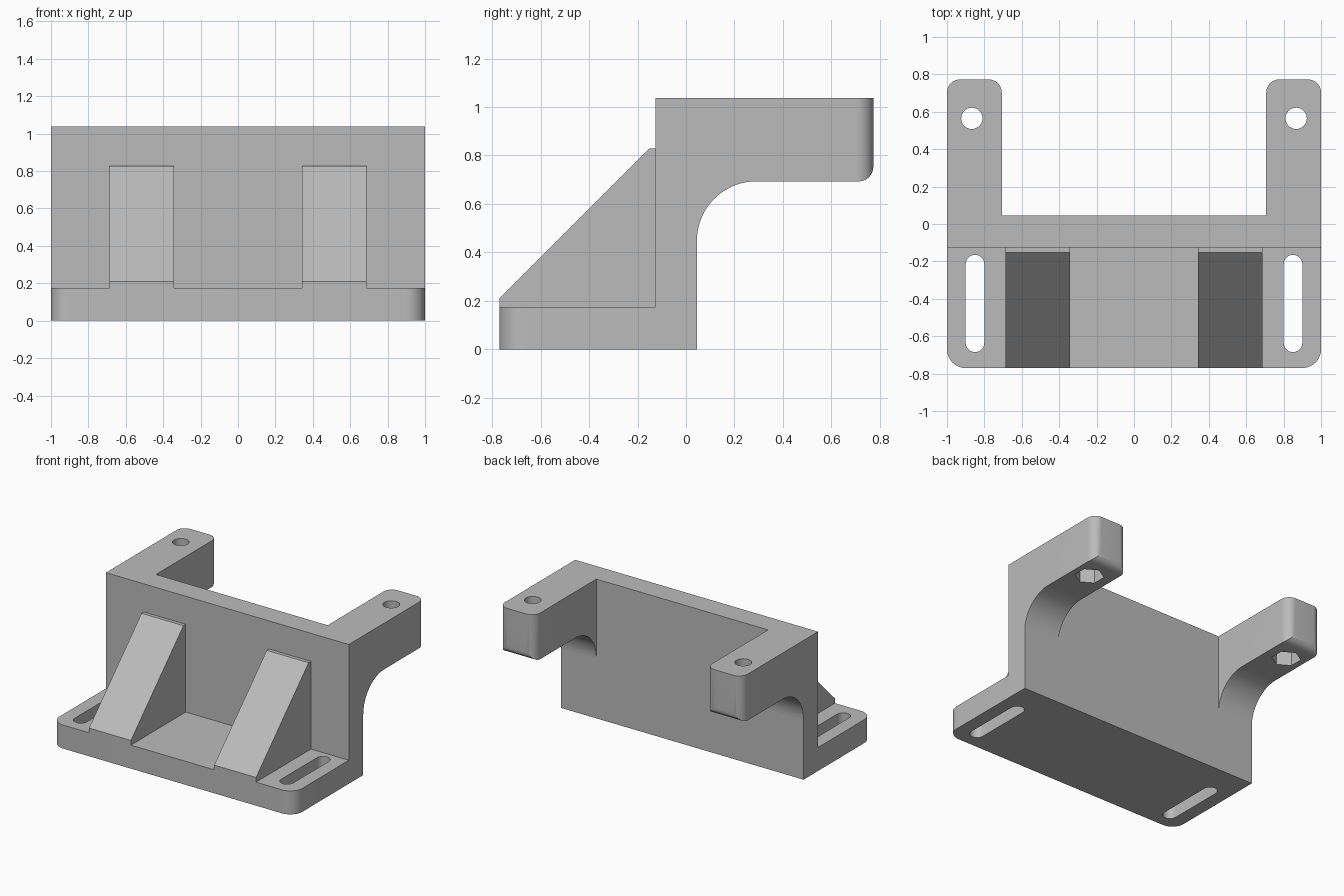
import bpy
import bmesh
import math
from mathutils import Vector

cube = bpy.data.objects.get("Cube")
if cube:
    bpy.data.objects.remove(cube, do_unlink=True)

grey = bpy.data.materials.new("plain_grey")
grey.use_nodes = True
COLOUR = (0.5, 0.5, 0.5, 1)
grey.diffuse_color = COLOUR
grey.node_tree.nodes["Principled BSDF"].inputs["Base Color"].default_value = COLOUR

# Main dimensions
FRONT, WALL_F, WALL_B, BACK = -0.77, -0.125, 0.045, 0.773
BASE_TOP, ARM_LOW, TOP = 0.175, 0.693, 1.037
ARM_IN, HOLE_X, HOLE_Y, SLOT_X = 0.707, 0.867, 0.565, 0.85


def arc(cx, cy, r, start, end, n=12):
    """Points along an arc, angles in degrees."""
    angles = [math.radians(start + (end - start) * i / n) for i in range(n + 1)]
    return [(cx + r * math.cos(a), cy + r * math.sin(a)) for a in angles]


def prism(name, outline, lo, hi, axis="z"):
    """Extrude a closed outline: (x, y) along z, or (y, z) along x."""
    bm = bmesh.new()
    place = (lambda u, v: (u, v, lo)) if axis == "z" else (lambda u, v: (lo, u, v))
    face = bm.faces.new([bm.verts.new(place(u, v)) for u, v in outline])
    moved = bmesh.ops.extrude_face_region(bm, geom=[face])["geom"]
    step = Vector((0, 0, hi - lo)) if axis == "z" else Vector((hi - lo, 0, 0))
    bmesh.ops.translate(bm, vec=step,
                        verts=[g for g in moved if isinstance(g, bmesh.types.BMVert)])
    bmesh.ops.recalc_face_normals(bm, faces=bm.faces)
    mesh = bpy.data.meshes.new(name)
    bm.to_mesh(mesh)
    bm.free()
    obj = bpy.data.objects.new(name, mesh)
    mesh.materials.append(grey)
    bpy.context.collection.objects.link(obj)
    return obj


def activate(obj):
    bpy.ops.object.select_all(action="DESELECT")
    obj.select_set(True)
    bpy.context.view_layer.objects.active = obj


def combine(obj, tool, operation="DIFFERENCE"):
    """Apply a boolean and discard the tool."""
    tool.hide_render = True
    mod = obj.modifiers.new("cut", "BOOLEAN")
    mod.operation, mod.solver, mod.object = operation, "EXACT", tool
    activate(obj)
    bpy.ops.object.modifier_apply(modifier=mod.name)
    bpy.data.objects.remove(tool, do_unlink=True)


def smooth(obj):
    activate(obj)
    bpy.ops.object.shade_smooth_by_angle(angle=math.radians(30))


# Base plate with rounded front corners and a mounting slot at each side
r = 0.1
base = prism("base_plate",
             [(1, WALL_F), (-1, WALL_F)]
             + arc(-1 + r, FRONT + r, r, 180, 270)
             + arc(1 - r, FRONT + r, r, 270, 360), 0, BASE_TOP)
for side in (-1, 1):
    slot = (arc(side * SLOT_X, -0.215, 0.05, 0, 180)
            + arc(side * SLOT_X, -0.635, 0.05, 180, 360))
    combine(base, prism("slot_cutter", slot, -0.1, 0.4))
smooth(base)

# Upright wall
prism("upright_wall", [(-1, WALL_F), (1, WALL_F), (1, WALL_B), (-1, WALL_B)], 0, TOP)

# Side outlines of the arm and the sloping rib
fillet = 0.245
arm_side = ([(WALL_B, TOP)]
            + arc(WALL_B + fillet, ARM_LOW - fillet, fillet, 180, 90, 20)
            + arc(BACK - 0.06, ARM_LOW + 0.06, 0.06, 270, 360)
            + [(BACK, TOP)])
rib_side = [(FRONT, BASE_TOP), (WALL_F, BASE_TOP), (WALL_F, 0.828),
            (-0.152, 0.828), (FRONT, 0.21)]

for side, label in ((1, "left"), (-1, "right")):
    # Arm: side outline trimmed by a plan outline with rounded end corners
    lo, hi = sorted((side * ARM_IN, side))
    arm = prism(label + "_arm", arm_side, lo, hi, "x")
    r = 0.07
    plan = ([(lo, WALL_B - 0.1), (hi, WALL_B - 0.1)]
            + arc(hi - r, BACK - r, r, 0, 90) + arc(lo + r, BACK - r, r, 90, 180))
    combine(arm, prism("plan_trim", plan, 0, 1.5), "INTERSECT")
    # Bolt hole with a hexagonal nut pocket below
    bolt = arc(side * HOLE_X, HOLE_Y, 0.057, 0, 360, 32)[:-1]
    combine(arm, prism("bolt_cutter", bolt, 0.4, 1.3))
    nut = arc(side * HOLE_X, HOLE_Y, 0.1, 30, 390, 6)[:-1]
    combine(arm, prism("nut_cutter", nut, 0.4, ARM_LOW + 0.15))
    smooth(arm)

    # Sloping rib between base and wall
    lo, hi = sorted((side * 0.343, side * 0.688))
    prism(label + "_rib", rib_side, lo, hi, "x")
